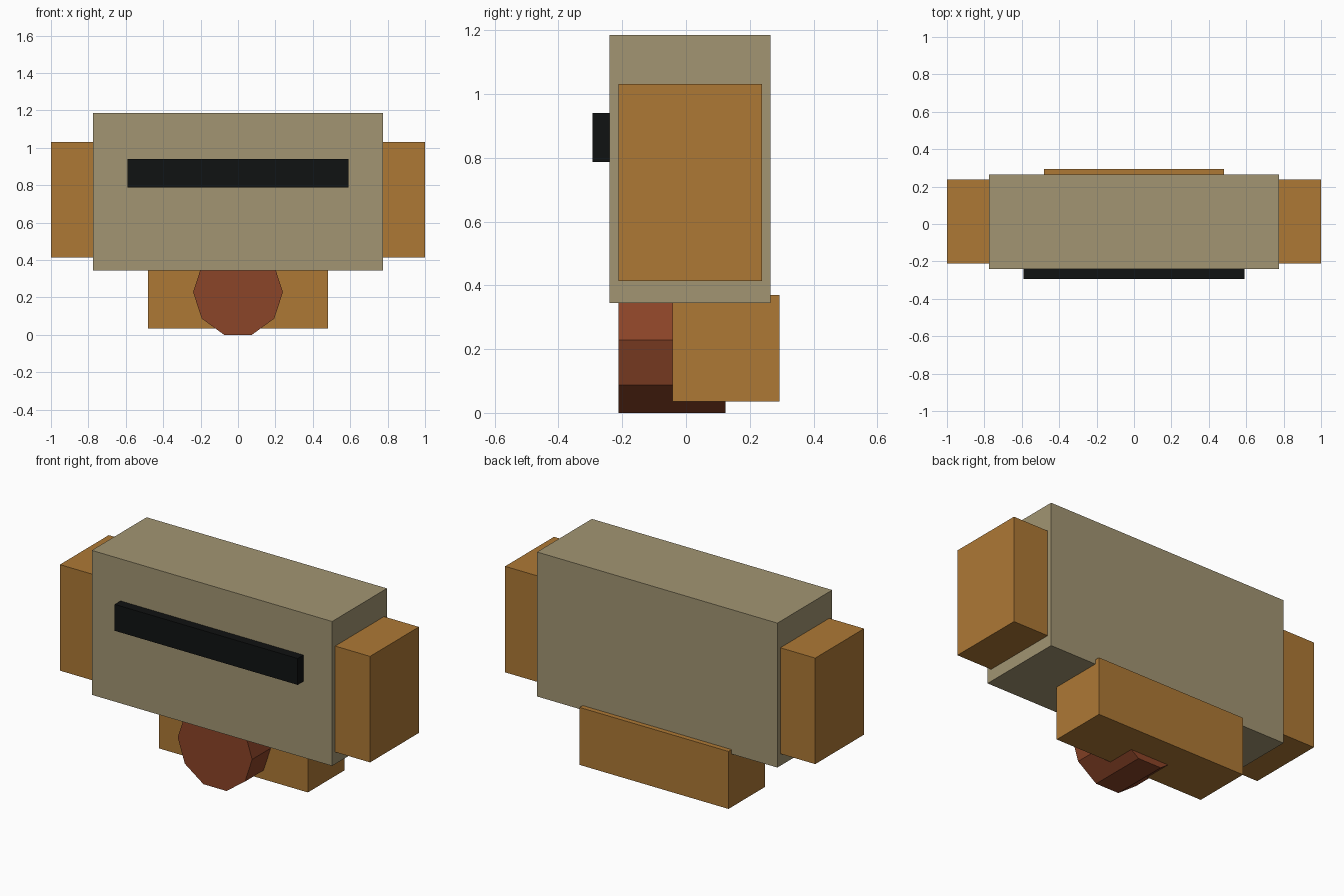
import bpy
import math

if "Cube" in bpy.data.objects:
    bpy.data.objects.remove(bpy.data.objects["Cube"])


def material(name, rgb):
    m = bpy.data.materials.new(name)
    m.diffuse_color = (*rgb, 1.0)
    m.use_nodes = True
    m.node_tree.nodes["Principled BSDF"].inputs["Base Color"].default_value = m.diffuse_color
    return m


TAN = material("tan", (0.36, 0.30, 0.17))
ORANGE = material("orange", (0.42, 0.19, 0.036))
RED = material("rust_red", (0.26, 0.058, 0.021))
BLACK = material("black", (0.005, 0.006, 0.006))


def box(name, x, y, z, mat):
    """Box spanning the (min, max) range on each axis."""
    spans = (x, y, z)
    bpy.ops.mesh.primitive_cube_add(size=1, location=[(a + b) / 2 for a, b in spans])
    ob = bpy.context.object
    ob.name = name
    ob.scale = [b - a for a, b in spans]
    bpy.ops.object.transform_apply(location=False, rotation=False, scale=True)
    ob.data.materials.append(mat)
    return ob


# Main block and the dark bar on its front
box("main_body", (-0.775, 0.775), (-0.24, 0.265), (0.344, 1.186), TAN)
box("front_bar", (-0.59, 0.59), (-0.293, -0.23), (0.787, 0.941), BLACK)

# Side blocks
for side, x in (("left", (-1.0, -0.765)), ("right", (0.765, 1.0))):
    box(side + "_side_block", x, (-0.212, 0.238), (0.414, 1.032), ORANGE)

# Lower rear block
box("lower_block", (-0.48, 0.48), (-0.042, 0.294), (0.035, 0.37), ORANGE)

# Ten-sided drum lying front to back, with corners at left and right
bpy.ops.mesh.primitive_cylinder_add(vertices=10, radius=0.24, depth=0.337)
drum = bpy.context.object
drum.name = "lower_drum"
drum.rotation_euler = (math.radians(90), math.radians(90), 0)
drum.location = (0, -0.044, 0.2283)
# Cylinder starts with a corner on its local y axis: spin it onto x, then tip forward
drum.rotation_euler = (0, 0, math.radians(90))
bpy.ops.object.transform_apply(location=False, rotation=True, scale=False)
drum.rotation_euler = (math.radians(90), 0, 0)
bpy.ops.object.transform_apply(location=False, rotation=True, scale=False)
drum.data.materials.append(RED)
